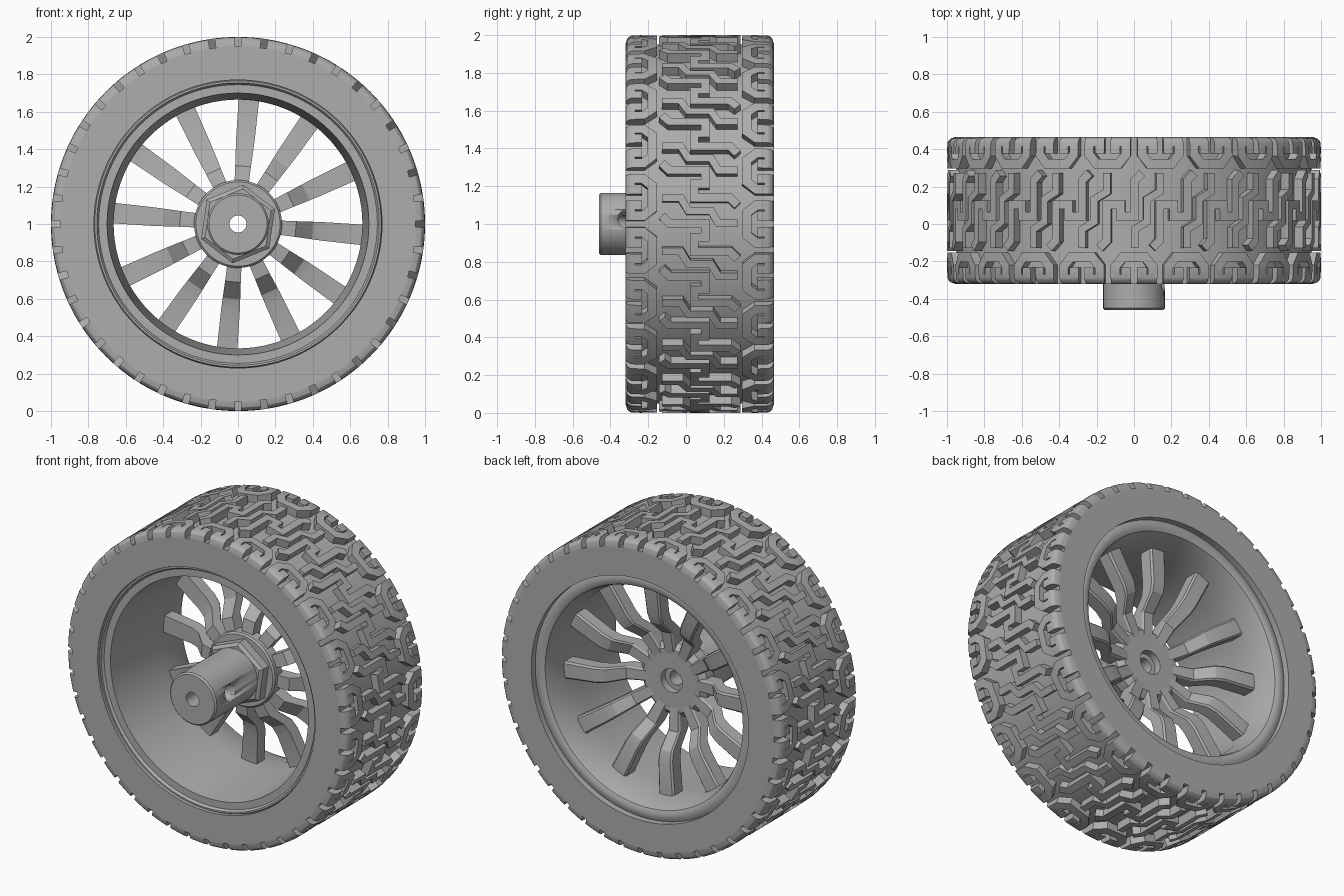
import bpy, bmesh
from math import sin, cos, pi, sqrt, radians
from mathutils import Vector

cube = bpy.data.objects.get("Cube")
if cube:
    bpy.data.objects.remove(cube, do_unlink=True)

grey = bpy.data.materials.new("plain_grey")
grey.use_nodes = True
GREY = (0.42, 0.42, 0.42, 1)
grey.diffuse_color = GREY
grey.node_tree.nodes["Principled BSDF"].inputs["Base Color"].default_value = GREY


def polar(r, a, y):
    return Vector((r * cos(a), y, 1 + r * sin(a)))


def finish(bm, name, smooth=30):
    bmesh.ops.recalc_face_normals(bm, faces=bm.faces[:])
    mesh = bpy.data.meshes.new(name)
    bm.to_mesh(mesh)
    bm.free()
    mesh.materials.append(grey)
    ob = bpy.data.objects.new(name, mesh)
    bpy.context.collection.objects.link(ob)
    bpy.ops.object.select_all(action='DESELECT')
    ob.select_set(True)
    bpy.context.view_layer.objects.active = ob
    if smooth:
        bpy.ops.object.shade_smooth_by_angle(angle=radians(smooth))
    return ob


def lathe(name, profile, n=96, start=0.0):
    """Spin a closed (radius, y) profile about the axle."""
    bm = bmesh.new()
    rings = [[bm.verts.new(polar(r, start + 2 * pi * i / n, y)) for r, y in profile]
             for i in range(n)]
    m = len(profile)
    for i in range(n):
        a, b = rings[i], rings[(i + 1) % n]
        for j in range(m):
            k = (j + 1) % m
            bm.faces.new((a[j], a[k], b[k], b[j]))
    return finish(bm, name)


# Tyre carcass and rim barrel
FRONT, BACK = -0.32, 0.465
MID, HALF = (FRONT + BACK) / 2, (BACK - FRONT) / 2
BASE = 0.95
lathe("tyre_carcass", [(0.77, FRONT), (BASE, FRONT), (BASE, BACK), (0.77, BACK)], 132)
lathe("rim_barrel", [(0.78, -0.28), (0.765, -0.305), (0.755, -0.305), (0.745, -0.29),
                     (0.70, -0.29), (0.665, 0.15), (0.665, 0.28), (0.69, 0.40),
                     (0.70, 0.425), (0.72, 0.435), (0.75, 0.435), (0.78, 0.42)])

# Tread blocks: ribbons drawn flat as (around, across), then wrapped on the tyre
REPEATS = 22
PITCH = 2 * pi / REPEATS
SHOULDER = 0.045


def turn(path):
    return [(-u, -v) for u, v in path]


def crown(v):
    """Tread radius across the width, with rounded shoulders."""
    d = max(0.0, abs(v) - (HALF - SHOULDER))
    return 1 - SHOULDER + sqrt(max(0.0, SHOULDER ** 2 - d * d))


def ribbon(bm, path, width, shift):
    pts = [Vector(p) for p in path]
    sides = []
    for i, p in enumerate(pts):
        d0 = (p - pts[i - 1]).normalized() if i else None
        d1 = (pts[i + 1] - p).normalized() if i < len(pts) - 1 else d0
        d0 = d0 or d1
        n0, n1 = Vector((-d0.y, d0.x)), Vector((-d1.y, d1.x))
        mitre = (n0 + n1).normalized()
        off = mitre * (width / 2 / mitre.dot(n0))
        sides.append([bm.verts.new((q.x + shift, q.y, 0)) for q in (p + off, p - off)])
    for a, b in zip(sides, sides[1:]):
        bm.faces.new((a[0], a[1], b[1], b[0]))


half_s = [(0, 0), (0, 0.03), (0.075, 0.03), (0.075, -0.16), (0.115, -0.2)]
s_block = turn(half_s[1:])[::-1] + half_s[1:]
half_z = [(0, 0.06), (-0.068, 0.1), (-0.068, 0.2)]
z_block = [(u + PITCH / 2, v) for u, v in half_z[::-1] + turn(half_z)]
half_c = [(0.042, -0.305), (0.042, -0.368), (0.1, -0.368), (0.1, -0.3), (0.06, -0.25)]
c_block = half_c + [(-u, v) for u, v in half_c[::-1]]

bm = bmesh.new()
for i in range(REPEATS):
    at = i * PITCH + pi / 2
    ribbon(bm, s_block, 0.045, at + PITCH / 4)
    ribbon(bm, z_block, 0.04, at + PITCH / 4)
    ribbon(bm, c_block, 0.05, at)
    ribbon(bm, turn(c_block), 0.05, at + PITCH / 2)
for side in (-1, 1):
    for v in (0.362, 0.374, 0.384):
        bmesh.ops.bisect_plane(bm, geom=bm.verts[:] + bm.edges[:] + bm.faces[:],
                               plane_co=(0, v * side, 0), plane_no=(0, 1, 0))
top = bmesh.ops.extrude_face_region(bm, geom=bm.faces[:])["geom"]
raised = {v for v in top if isinstance(v, bmesh.types.BMVert)}
for v in bm.verts:
    u, w = v.co.x, v.co.y
    w = max(-HALF, min(HALF, w))
    v.co = polar(crown(w) if v in raised else BASE - 0.01, u, MID + w)
finish(bm, "tread_blocks", 25)

# Spokes, cranked towards the hub
bm = bmesh.new()
stations = [(0.675, 0.24, 0.055), (0.46, 0.23, 0.05), (0.40, 0.21, 0.047),
            (0.31, 0.12, 0.042), (0.17, 0.10, 0.036)]
DEPTH = 0.045
for i in range(12):
    a = radians(85 + 30 * i)
    tangent = Vector((-sin(a), 0, cos(a)))
    prev = None
    for r, y, w in stations:
        ring = [bm.verts.new(polar(r, a, y + DEPTH * sy) + tangent * w * sx)
                for sx, sy in ((-1, -1), (1, -1), (1, 0.75), (0.8, 1), (-0.8, 1), (-1, 0.75))]
        if prev:
            for j in range(6):
                k = (j + 1) % 6
                bm.faces.new((prev[j], prev[k], ring[k], ring[j]))
        else:
            bm.faces.new(ring)
        prev = ring
    bm.faces.new(prev[::-1])
finish(bm, "spokes", 20)

# Hub: flange, hexagon and axle sleeve
lathe("hub_flange", [(0.045, 0.03), (0.225, 0.03), (0.235, 0.04), (0.235, 0.11),
                     (0.20, 0.145), (0.075, 0.145), (0.075, 0.10), (0.045, 0.10)], 64)
lathe("hub_hexagon", [(0.10, -0.04), (0.19, -0.04), (0.212, -0.025),
                      (0.212, 0.04), (0.10, 0.04)], 6, radians(22))
sleeve = lathe("axle_sleeve", [(0.045, -0.46), (0.155, -0.46), (0.165, -0.45),
                               (0.165, 0.05), (0.045, 0.05)], 64)

# Set screw hole through one side of the sleeve
bm = bmesh.new()
bmesh.ops.create_cone(bm, cap_ends=True, segments=32, radius1=0.05, radius2=0.05, depth=0.2)
cutter = finish(bm, "screw_hole_cutter")
tilt = radians(10)
cutter.location = polar(0.12, tilt, -0.31)
cutter.rotation_euler = (0, pi / 2 - tilt, 0)
cutter.hide_render = True
cut = sleeve.modifiers.new("screw_hole", 'BOOLEAN')
cut.object = cutter
cut.operation = 'DIFFERENCE'
cut.solver = 'EXACT'
bpy.context.view_layer.objects.active = sleeve
bpy.ops.object.modifier_apply(modifier=cut.name)
bpy.data.objects.remove(cutter, do_unlink=True)
